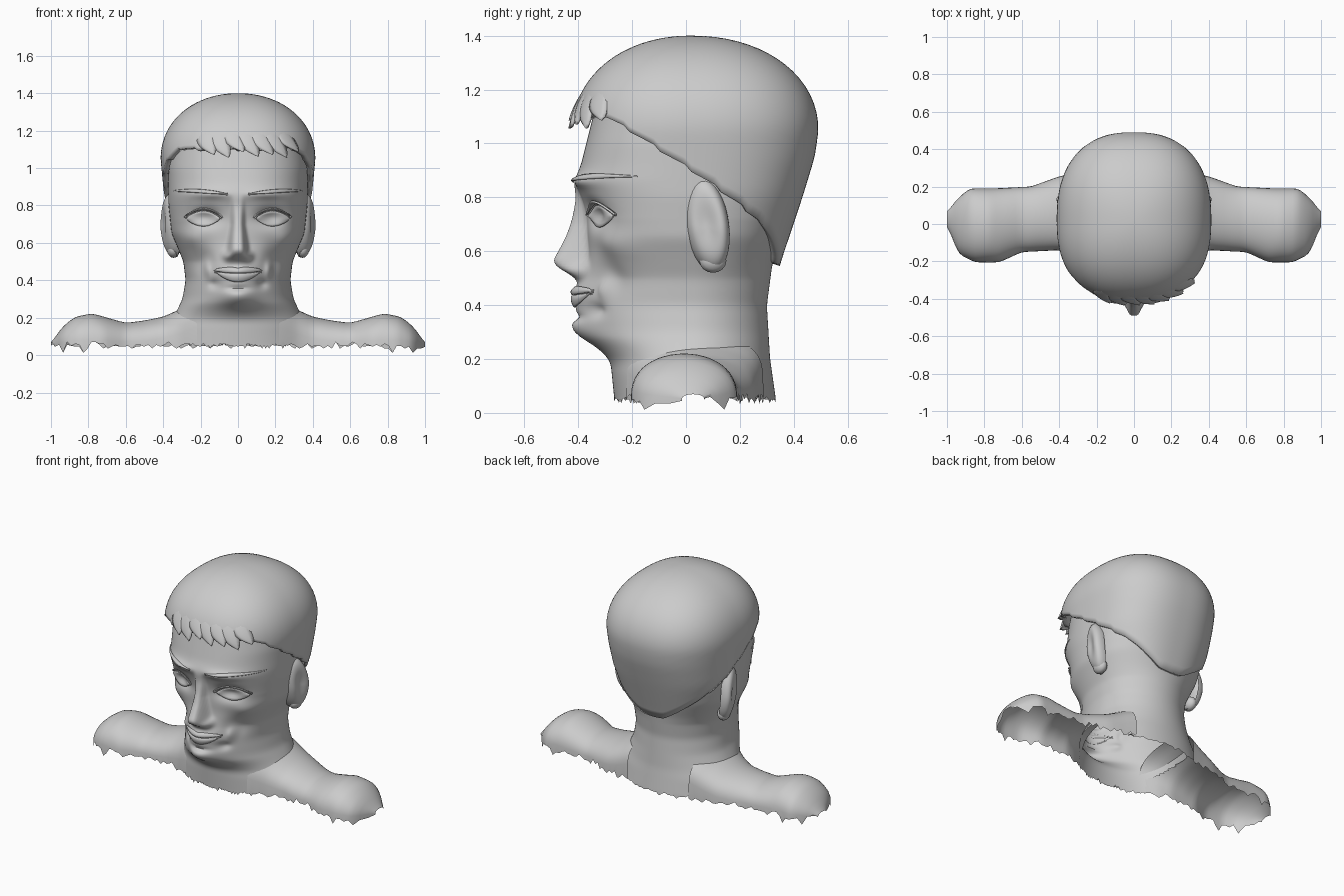
import bpy, bmesh, math, random
from mathutils import Vector
from mathutils.bvhtree import BVHTree

if "Cube" in bpy.data.objects:
    bpy.data.objects.remove(bpy.data.objects["Cube"])

random.seed(4)
grey = bpy.data.materials.new("plain grey")
grey.diffuse_color = (0.6, 0.6, 0.6, 1)
grey.use_nodes = True
grey.node_tree.nodes["Principled BSDF"].inputs["Base Color"].default_value = grey.diffuse_color


def lerp(table, x):
    """Interpolation through (x, value) pairs."""
    if x <= table[0][0]:
        return table[0][1]
    for (a, p), (b, q) in zip(table, table[1:]):
        if x <= b:
            return p + (q - p) * (x - a) / (b - a)
    return table[-1][1]


def soft(table, x, r=0.025):
    return sum(lerp(table, x + r * k / 2) * w for k, w in zip(range(-2, 3), (1, 2, 3, 2, 1))) / 9


def square_off(ang, n):
    """Radial factor turning an ellipse into a squarer oval."""
    return (abs(math.sin(ang)) ** n + abs(math.cos(ang)) ** n) ** (-1 / n)


def grid_object(name, rows, wrap=False, thickness=0, keep=None, angle=50):
    """Skin rows of points into one smooth surface."""
    bm = bmesh.new()
    vs = [[bm.verts.new(p) for p in row] for row in rows]
    n = len(rows[0])
    for a, b in zip(vs, vs[1:]):
        for i in range(n if wrap else n - 1):
            j = (i + 1) % n
            f = bm.faces.new((a[i], a[j], b[j], b[i]))
            if keep and not keep(f.calc_center_median()):
                bm.faces.remove(f)
    bmesh.ops.delete(bm, geom=[v for v in bm.verts if not v.link_faces], context='VERTS')
    bmesh.ops.remove_doubles(bm, verts=bm.verts, dist=0.0005)
    bmesh.ops.recalc_face_normals(bm, faces=bm.faces)
    me = bpy.data.meshes.new(name)
    bm.to_mesh(me)
    bm.free()
    me.materials.append(grey)
    ob = bpy.data.objects.new(name, me)
    bpy.context.collection.objects.link(ob)
    bpy.ops.object.select_all(action='DESELECT')
    ob.select_set(True)
    bpy.context.view_layer.objects.active = ob
    bpy.ops.object.shade_smooth_by_angle(angle=math.radians(angle))
    if thickness:
        m = ob.modifiers.new("thickness", 'SOLIDIFY')
        m.thickness = thickness
        m.offset = -1
    return ob


def ragged():
    return random.choice((0.035, 0.045, 0.05, 0.055, 0.06, 0.07))


# Shoulder stations: x, top height, front y, back y, side fullness
TOP = [(.2, .3), (.26, .275), (.3, .25), (.4, .205), (.5, .185), (.6, .172), (.7, .2), (.78, .223),
       (.87, .205), (.93, .16), (.97, .11), (1, .06)]
Y0 = [(.2, -.232), (.26, -.2), (.32, -.165), (.4, -.14), (.6, -.15), (.72, -.205), (.85, -.205), (.94, -.16), (1, .0)]
Y1 = [(.2, .292), (.26, .28), (.4, .255), (.55, .2), (.75, .19), (.88, .19), (.95, .13), (1, .06)]
FULL = [(.2, .4), (.28, .5), (.5, .8)]


def arch_z(x, y):
    a, b = soft(Y0, x), soft(Y1, x)
    t = (2 * y - a - b) / (b - a)
    return .05 + (soft(TOP, x) - .05) * (1 - t * t) ** (lerp(FULL, x) / 2) if abs(t) < 1 else 0


# Head and neck profiles by height: front y, back y, half width
FRONT = [(.04, -.265), (.19, -.28), (.23, -.31), (.28, -.355), (.4, -.375), (.5, -.375), (.6, -.365),
         (.72, -.37), (.79, -.385), (.86, -.415), (.92, -.39), (1, -.37), (1.12, -.34)]
BACK = [(.04, .335), (.2, .312), (.4, .3), (.55, .32), (.8, .39), (1, .43), (1.12, .42)]
WIDTH = [(.04, .40), (.15, .375), (.22, .335), (.3, .297), (.4, .28), (.5, .292), (.58, .325), (.65, .355),
         (.8, .372), (1, .375), (1.12, .36)]
NOSE = [(.485, 0), (.51, .04), (.54, .105), (.565, .125), (.6, .108), (.66, .075), (.72, .052), (.8, .02), (.86, 0)]
# Face bumps: x, z, spread x, spread z, outward amount
BUMPS = [(0, .32, .1, .06, .06), (0, .44, .11, .06, .042), (.17, .735, .07, .045, -.045),
         (.26, .62, .06, .05, .02), (.19, .5, .05, .07, -.025), (.15, .86, .09, .022, .018),
         (.06, .53, .022, .025, .035), (0, .355, .06, .015, -.02), (.165, .46, .02, .04, .022),
         (.13, .38, .03, .025, -.02)]


def head_point(ang, z):
    zz = min(z, 1.12)
    k = 1 if z <= 1.12 else math.sqrt(max(0, 1 - ((z - 1.12) / .24) ** 2))
    c = .03
    q = square_off(ang, lerp([(.5, 2), (.72, 2.35)], zz))
    f, b, w = soft(FRONT, zz), soft(BACK, zz), soft(WIDTH, zz)
    x, co = w * math.sin(ang) * q, math.cos(ang) * q
    y = c + (f - c if co > 0 else c - b) * co
    if co > 0 and z < 1.12:
        ax = abs(x)
        for bx, bz, sx, sz, d in BUMPS:
            y -= min(1, co * 2) * d * math.exp(-((ax - bx) / sx) ** 2 - ((z - bz) / sz) ** 2)
        nw = .032 + max(0, .7 - z) * .12
        y -= soft(NOSE, z, .015) * math.exp(-(ax / nw) ** 4)
    return Vector((x * k, c + (y - c) * k, z))


SEG, ROWS = 176, 112
angles = [2 * math.pi * i / SEG for i in range(SEG)]
# denser steps across the face
angles = [a - .35 * math.sin(a) for a in angles]
zs = [.05 + 1.07 * i / ROWS for i in range(ROWS + 1)] + [1.12 + .24 * math.sin(i * math.pi / 16) for i in range(1, 9)]
rows = [[head_point(a, z) for a in angles] for z in zs]
for i in range(0, SEG, 2):
    rows[0][i].z = ragged()
head = grid_object("head_and_neck", rows, wrap=True,
                   keep=lambda c: abs(c.x) < .255 or c.z > arch_z(abs(c.x), c.y) - .025)
tree = BVHTree.FromObject(head, bpy.context.evaluated_depsgraph_get())

# Shoulders, open underneath with a ragged edge
for s, side in ((1, "left"), (-1, "right")):
    rows = []
    for i in range(37):
        x = .22 + .78 * i / 36
        a, b, t = soft(Y0, x), soft(Y1, x), soft(TOP, x)
        row = []
        for j in range(25):
            q = math.pi * j / 24
            z = .05 + (t - .05) * math.sin(q) ** lerp(FULL, x) if 0 < j < 24 else ragged()
            if j in (0, 24) and i in (28, 33):
                z = .012
            row.append(Vector((s * x, (a + b) / 2 - (b - a) / 2 * math.cos(q), z)))
        rows.append(row)
    grid_object(side + "_shoulder", rows)

# Hair cap with sloping hairline and uneven front edge
LINE = [(0, 1.1), (30, 1.1), (45, 1.11), (60, 1.05), (90, .9), (117, .765), (150, .61), (165, .55), (180, .545)]
HW = [(.54, .31), (.8, .39), (1.05, .414)]
HB = [(.54, .345), (.65, .382), (.8, .432), (.95, .478), (1.05, .492)]


def hair_point(ang, z, out=0):
    k = max(0, 1 - (max(0, z - 1.05) / .35) ** 2.08) ** .48
    q = square_off(ang, 2.4) * k
    co = math.cos(ang)
    r = .44 if co > 0 else soft(HB, min(z, 1.05)) - .02
    w = soft(HW, min(z, 1.05))
    return Vector(((w + out) * q * math.sin(ang), .02 - (r + out) * q * co, z))


rows = []
for v in range(29):
    t = math.sin(v / 28 * math.pi / 2)
    row = []
    for i in range(120):
        a = 2 * math.pi * i / 120
        d = math.degrees(min(a, 2 * math.pi - a))
        base = soft(LINE, d, 4) + .012 * ((i % 5) / 4 - .5) * (d < 130)
        row.append(hair_point(a, base + (1.4 - base) * t))
    rows.append(row)
grid_object("hair_cap", rows, wrap=True, thickness=.03)

# Overlapping fringe locks, rising gently out of the cap
for k in range(7):
    a0 = math.radians(-26 + k * 10.5)
    tip = (1.07, 1.055, 1.085, 1.06)[k % 4]
    rows = []
    for j in range(9):
        t = j / 8
        wide = math.radians(7.5) * (1 - t ** 4)
        mid = a0 + math.radians(9) * t * t
        rows.append([hair_point(mid + wide * u, 1.2 + (tip - 1.2) * t, -.008 + .02 * t + .006 * (1 - u * u))
                     for u in (-1, -.5, 0, .5, 1)])
    grid_object("fringe_lock", rows, thickness=.008)


def face_patch(name, x0, x1, low, high, lift, thick, n=16):
    """Thin plate between two height curves, laid on the face."""
    rows = []
    for i in range(n + 1):
        t = i / n
        x = x0 + (x1 - x0) * t
        row = []
        for j in range(7):
            z = low(t) + (high(t) - low(t)) * j / 6
            hit = tree.ray_cast(Vector((x, -2, z)), Vector((0, 1, 0)))[0]
            row.append(Vector((x, (hit.y if hit else -.2) - lift * (1 - .5 * abs(j / 3 - 1) ** 2), z)))
        rows.append(row)
    grid_object(name, rows, thickness=thick)


def hump(t):
    return math.sin(math.pi * t) ** .8 if 0 < t < 1 else 0


# Lips, split at the mouth line
face_patch("upper_lip", -.13, .13, lambda t: .45 - .012 * hump(t),
           lambda t: .452 + .02 * hump(t) ** .5 - .006 * math.exp(-((t - .5) / .08) ** 2), .012, .009)
face_patch("lower_lip", -.125, .125, lambda t: .45 - .06 * hump(t), lambda t: .449 - .013 * hump(t), .012, .009)

for s, side in ((1, "left"), (-1, "right")):
    # Almond eyes and their lids
    face_patch(side + "_eye", s * .095, s * .275, lambda t: .73 - .042 * hump(t),
               lambda t: .73 + .042 * hump(t), .012, .004)
    face_patch(side + "_upper_lid", s * .085, s * .285, lambda t: .732 + .042 * hump(t),
               lambda t: .736 + .052 * hump(t), .016, .009)
    # Brow
    face_patch(side + "_brow", s * .055, s * .345, lambda t: .857 + .018 * t,
               lambda t: .862 + .018 * t + .016 * hump(t), .012, .009)
    # Ear: flattened oval shell with a hollow, flaring outward toward its back edge
    rows = []
    for i in range(15):
        r = math.sin(i / 14 * math.pi / 2)
        up = .07 * math.sqrt(max(0, 1 - r ** 4)) - .018 * math.exp(-(r / .5) ** 2)
        row = []
        for j in range(32):
            a = 2 * math.pi * j / 32
            z = .7 + .175 * r * math.sin(a)
            y = .078 + .082 * r * math.cos(a) - (z - .7) * .12
            row.append(Vector((s * (.337 + up + (y - .07) * .28 - max(0, .68 - z) * .12), y, z)))
        rows.append(row)
    grid_object(side + "_ear", rows, wrap=True)
    # Ear lobe
    rows = [[Vector((s * (.345 + .035 * math.cos(p)), .1 + .05 * math.sin(p) * math.cos(a),
                     .565 + .045 * math.sin(p) * math.sin(a)))
             for a in [math.pi * j / 8 for j in range(16)]] for p in [math.pi * i / 8 for i in range(9)]]
    grid_object(side + "_ear_lobe", rows, wrap=True)
